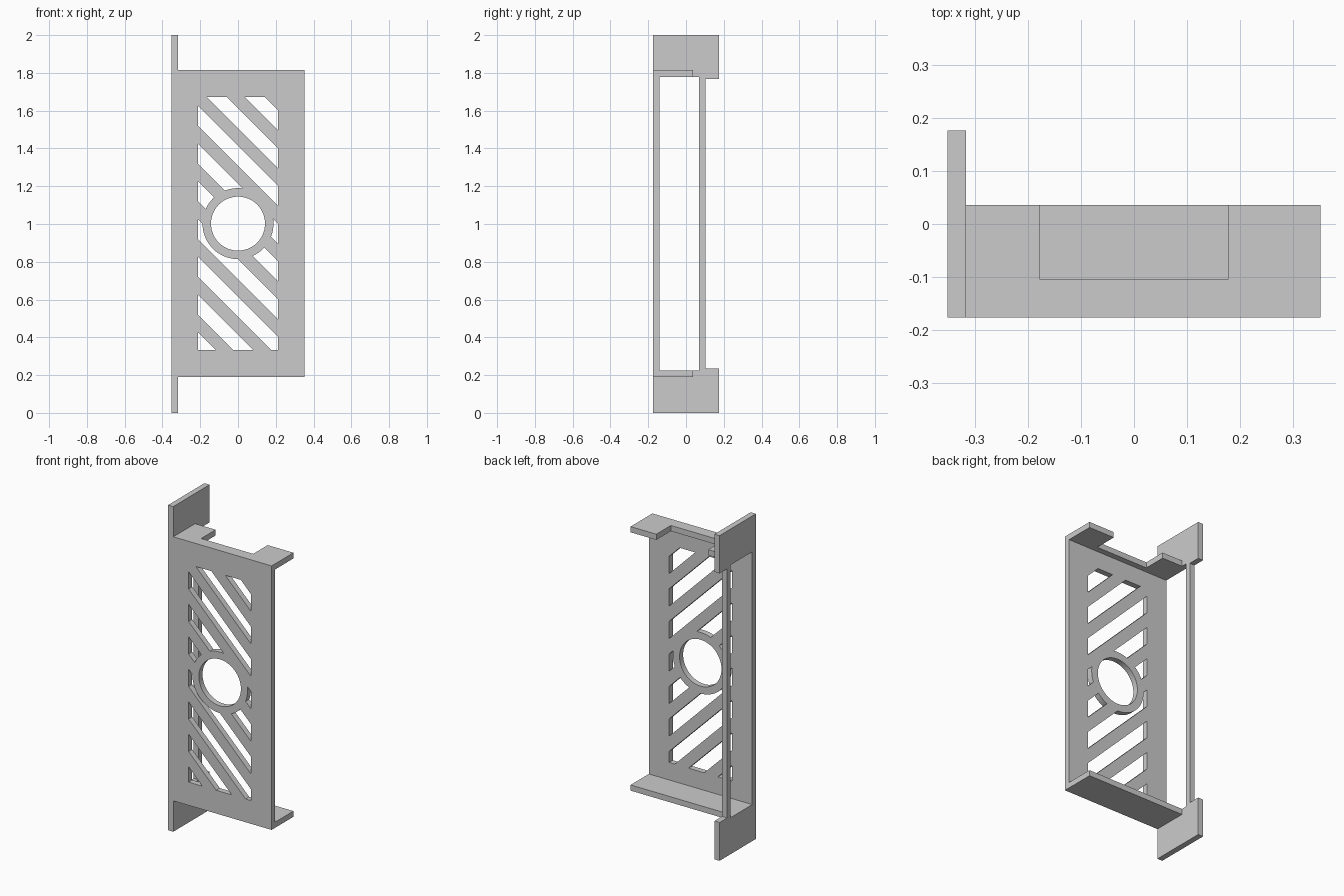
import bpy
import bmesh
from math import radians
from mathutils import Matrix, Vector

if "Cube" in bpy.data.objects:
    bpy.data.objects.remove(bpy.data.objects["Cube"], do_unlink=True)

GREY = (0.6, 0.6, 0.6)
metal = bpy.data.materials.new("plain_grey")
metal.use_nodes = True
metal.diffuse_color = (*GREY, 1)
metal.node_tree.nodes["Principled BSDF"].inputs["Base Color"].default_value = (*GREY, 1)

# Overall dimensions
HALF_W, HALF_D, WALL = 0.352, 0.176, 0.035
BOTTOM, TOP, MID = 0.19, 1.814, 1.002
INNER_X = -HALF_W + WALL
FRONT_BACK = -HALF_D + WALL
FLANGE_BACK = 0.036


def add_object(name, bm):
    mesh = bpy.data.meshes.new(name)
    bm.to_mesh(mesh)
    bm.free()
    mesh.materials.append(metal)
    obj = bpy.data.objects.new(name, mesh)
    bpy.context.collection.objects.link(obj)
    return obj


def add_box(bm, low, high, turn=Matrix()):
    low, high = Vector(low), Vector(high)
    place = Matrix.Translation((low + high) / 2) @ turn @ Matrix.Diagonal((*(high - low), 1))
    bmesh.ops.create_cube(bm, size=1, matrix=place)


def box(name, low, high):
    bm = bmesh.new()
    add_box(bm, low, high)
    return add_object(name, bm)


def disc(name, radius, depth):
    # Cylinder through the front panel, centred on its middle
    bm = bmesh.new()
    place = Matrix.Translation((0, -HALF_D, MID)) @ Matrix.Rotation(radians(90), 4, "X")
    bmesh.ops.create_cone(bm, cap_ends=True, segments=64, radius1=radius,
                          radius2=radius, depth=depth, matrix=place)
    return add_object(name, bm)


def combine(obj, tool, operation="DIFFERENCE"):
    # Apply the boolean, then discard the tool
    mod = obj.modifiers.new("cut", "BOOLEAN")
    mod.operation, mod.solver, mod.object = operation, "EXACT", tool
    bpy.context.view_layer.update()
    graph = bpy.context.evaluated_depsgraph_get()
    result = bpy.data.meshes.new_from_object(obj.evaluated_get(graph))
    obj.modifiers.clear()
    obj.data = result
    bpy.data.objects.remove(tool, do_unlink=True)


# Diagonal slots, trimmed to a rectangle and kept clear of the central ring
bm = bmesh.new()
for k in range(-1, 8):
    centre = Vector((0, -HALF_D, 0.361 + 0.2 * k))
    half = Vector((1, 0.1, 0.0375))
    add_box(bm, centre - half, centre + half, Matrix.Rotation(radians(45), 4, "Y"))
slots = add_object("slot_cutter", bm)
combine(slots, box("slot_limits", (-0.213, -HALF_D - 0.06, 0.333),
                   (0.213, -HALF_D + 0.06, 1.672)), "INTERSECT")
combine(slots, disc("ring_keeper", 0.188, 0.4))

# Front panel with slots and round opening
panel = box("front_panel", (INNER_X, -HALF_D, BOTTOM), (HALF_W, FRONT_BACK, TOP))
combine(panel, slots)
combine(panel, disc("round_opening", 0.143, 0.2))

# Flanges folded back from the panel, the top one with a wide notch
box("bottom_flange", (INNER_X, FRONT_BACK, BOTTOM),
    (HALF_W, FLANGE_BACK, BOTTOM + WALL))
top_flange = box("top_flange", (INNER_X, FRONT_BACK, TOP - WALL),
                 (HALF_W, FLANGE_BACK, TOP))
combine(top_flange, box("notch", (-0.177, -0.105, TOP - 0.1), (0.177, 0.2, TOP + 0.1)))

# Mounting side plate: tabs above and below, tall window, recessed rear edge
side = box("side_plate", (-HALF_W, -HALF_D, 0), (INNER_X, HALF_D, 2))
combine(side, box("side_window", (-0.5, FRONT_BACK, BOTTOM + WALL),
                  (-0.2, 0.07, TOP - WALL)))
combine(side, box("rear_recess", (-0.5, 0.103, 0.236), (-0.2, 0.3, 1.768)))

# Smooth only the round opening
bpy.ops.object.select_all(action="DESELECT")
panel.select_set(True)
bpy.context.view_layer.objects.active = panel
bpy.ops.object.shade_smooth_by_angle(angle=radians(20))
